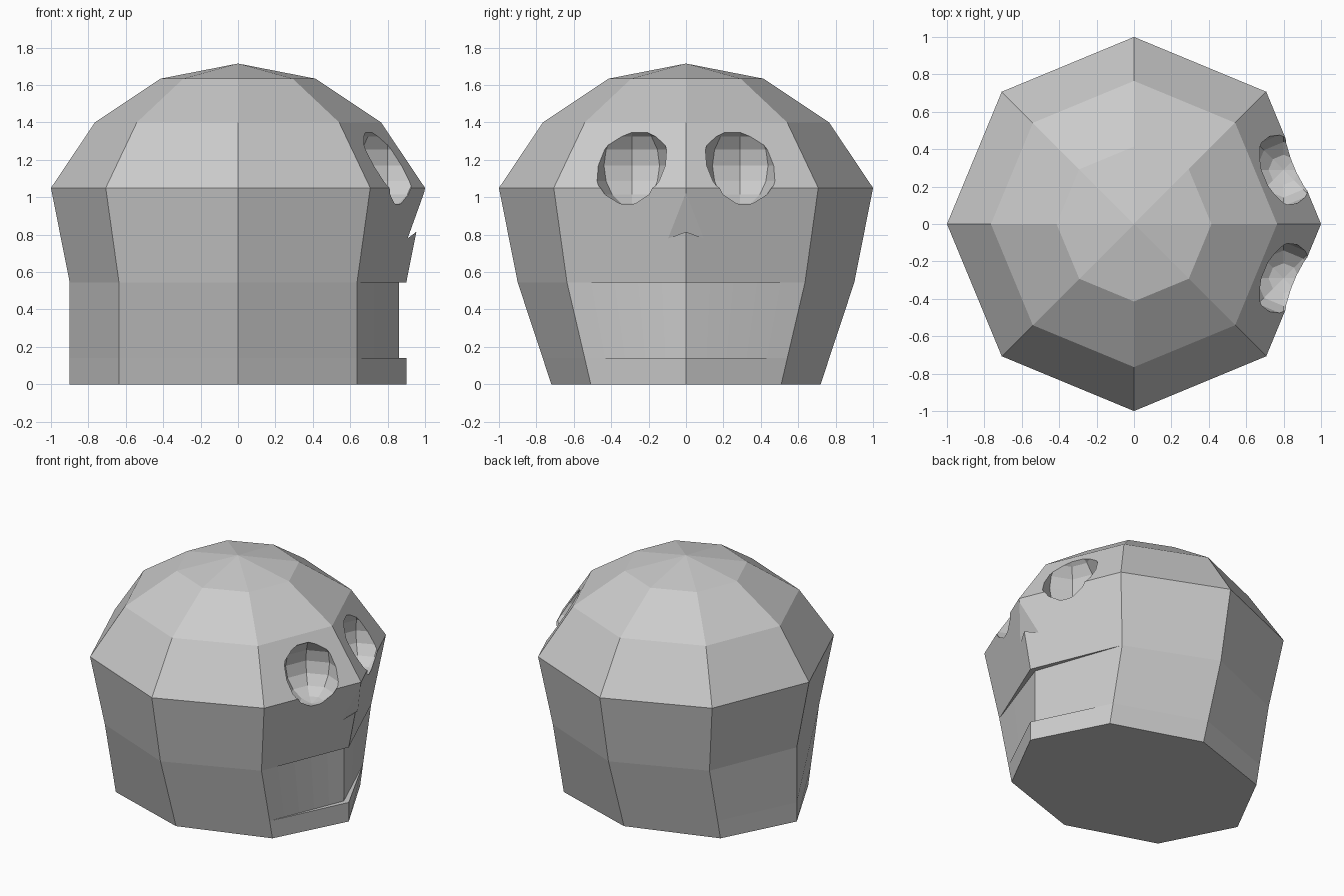
import bpy, bmesh
from math import sin, cos, pi
from mathutils import Vector

if "Cube" in bpy.data.objects:
    bpy.data.objects.remove(bpy.data.objects["Cube"], do_unlink=True)

bone = bpy.data.materials.new("bone_grey")
bone.use_nodes = True
COLOR = (0.6, 0.6, 0.6, 1)
bone.diffuse_color = COLOR
bone.node_tree.nodes["Principled BSDF"].inputs["Base Color"].default_value = COLOR


def make_object(name, bm):
    bmesh.ops.recalc_face_normals(bm, faces=bm.faces)
    mesh = bpy.data.meshes.new(name)
    bm.to_mesh(mesh)
    bm.free()
    mesh.materials.append(bone)
    obj = bpy.data.objects.new(name, mesh)
    bpy.context.collection.objects.link(obj)
    return obj


def cut(target, cutter):
    cutter.hide_render = True
    mod = target.modifiers.new("cut", 'BOOLEAN')
    mod.operation = 'DIFFERENCE'
    mod.solver = 'EXACT'
    mod.object = cutter
    bpy.context.view_layer.objects.active = target
    bpy.ops.object.modifier_apply(modifier=mod.name)
    bpy.data.objects.remove(cutter, do_unlink=True)


# Skull: eight-sided rings (x radius, y radius, height); the face looks along +x
SIDES = 8
LEVELS = [(0.9, 0.72, 0), (0.9, 0.766, 0.14), (0.9, 0.9, 0.545),
          (1, 1, 1.05), (0.765, 0.765, 1.4), (0.414, 0.414, 1.634)]
MOUTH = 1
bm = bmesh.new()
rings = [[bm.verts.new((rx * cos(2 * pi * i / SIDES), ry * sin(2 * pi * i / SIDES), z))
          for i in range(SIDES)] for rx, ry, z in LEVELS]
for level, (low, high) in enumerate(zip(rings, rings[1:])):
    for i in range(SIDES):
        if level == MOUTH and i in (0, SIDES - 1):
            continue
        j = (i + 1) % SIDES
        bm.faces.new((low[i], low[j], high[j], high[i]))
bm.faces.new(rings[0])
apex = bm.verts.new((0, 0, 1.715))
for i in range(SIDES):
    bm.faces.new((rings[-1][i], rings[-1][(i + 1) % SIDES], apex))

# Mouth: a recess deepest at the middle, in narrow strips between two ledges
STRIPS = 5
rows = []
for ring in (rings[MOUTH], rings[MOUTH + 1]):
    right, left = ring[-1], ring[1]
    middle = Vector((0.86, 0, ring[0].co.z))
    row = [right]
    row += [bm.verts.new(right.co.lerp(middle, k / STRIPS)) for k in range(1, STRIPS + 1)]
    row += [bm.verts.new(middle.lerp(left.co, k / STRIPS)) for k in range(1, STRIPS)]
    row.append(left)
    bm.faces.new(row + [ring[0]])
    rows.append(row)
for k in range(2 * STRIPS):
    bm.faces.new((rows[0][k], rows[0][k + 1], rows[1][k + 1], rows[1][k]))
skull = make_object("skull", bm)

# Eye sockets: faceted ball cuts
for side in (-1, 1):
    bm = bmesh.new()
    bmesh.ops.create_uvsphere(bm, u_segments=8, v_segments=8, radius=1)
    bmesh.ops.scale(bm, vec=(0.21, 0.21, 0.22), verts=bm.verts)
    bmesh.ops.translate(bm, vec=(0.8, 0.29 * side, 1.17), verts=bm.verts)
    cut(skull, make_object("eye_socket_cutter", bm))

# Nose: a wedge cut with a flat back and an arched floor
base = Vector((0.907, 0, 0.78))
top = base.lerp(Vector((0.997, 0, 1.03)), 1.2)
tip = base.lerp(Vector((0.953, 0, 0.815)), 3)
bm = bmesh.new()
corners = [bm.verts.new(p) for p in
           (base + Vector((0, 0.3, 0)), base - Vector((0, 0.3, 0)), top, tip)]
for skip in range(4):
    bm.faces.new([v for i, v in enumerate(corners) if i != skip])
cut(skull, make_object("nose_cutter", bm))
